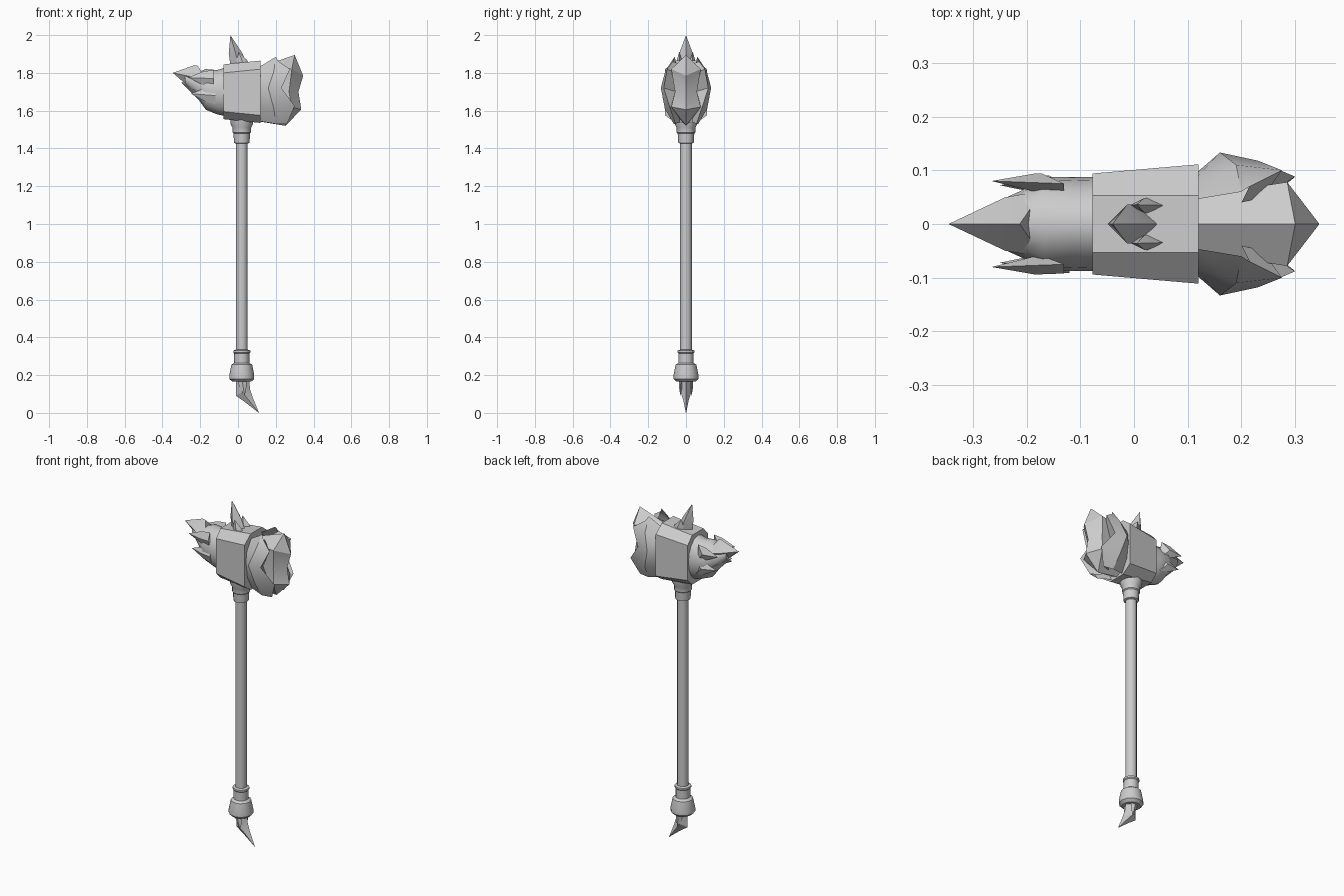
import bpy, bmesh, math
from mathutils import Vector

cube = bpy.data.objects.get("Cube")
if cube:
    bpy.data.objects.remove(cube, do_unlink=True)

GREY = (0.6, 0.6, 0.6, 1)
grey = bpy.data.materials.new("plain grey")
grey.use_nodes = True
grey.diffuse_color = GREY
grey.node_tree.nodes["Principled BSDF"].inputs["Base Color"].default_value = GREY


def finish(name, bm, smooth=35, mirror=False):
    """Turn a bmesh into a shaded object, optionally mirrored across y."""
    if mirror:
        geo = bmesh.ops.duplicate(bm, geom=bm.verts[:] + bm.edges[:] + bm.faces[:])["geom"]
        for v in geo:
            if isinstance(v, bmesh.types.BMVert):
                v.co.y *= -1
        bmesh.ops.remove_doubles(bm, verts=bm.verts[:], dist=0.0005)
    bmesh.ops.recalc_face_normals(bm, faces=bm.faces[:])
    me = bpy.data.meshes.new(name)
    bm.to_mesh(me)
    bm.free()
    ob = bpy.data.objects.new(name, me)
    bpy.context.collection.objects.link(ob)
    me.materials.append(grey)
    bpy.ops.object.select_all(action="DESELECT")
    ob.select_set(True)
    bpy.context.view_layer.objects.active = ob
    bpy.ops.object.shade_smooth_by_angle(angle=math.radians(smooth))
    return ob


def loft(bm, rows, closed=True, caps=True):
    """Skin equal-length rows of points."""
    rows = [[bm.verts.new(p) for p in r] for r in rows]
    n = len(rows[0])
    for a, b in zip(rows, rows[1:]):
        for i in range(n if closed else n - 1):
            j = (i + 1) % n
            bm.faces.new((a[i], a[j], b[j], b[i]))
    if caps and closed:
        bm.faces.new(rows[0])
        bm.faces.new(rows[-1])


def turned(name, profile, sides=12, x=0.02):
    """Turned part on the handle axis from (radius, z) pairs."""
    bm = bmesh.new()
    loft(bm, [[(x + r * math.cos(t), r * math.sin(t), z)
               for t in (math.tau * i / sides for i in range(sides))]
              for r, z in profile])
    return finish(name, bm)


def shard(bm, tip, root, wide, thick, notch=0.3):
    """Pointed crystal with a ridge and a notched rear edge."""
    tip, root, wide, thick = map(Vector, (tip, root, wide, thick))
    axis = root - tip
    mid = tip + axis * 0.6
    ring = [root + wide, root + thick - axis * notch, root - wide, root - thick]
    belly = [mid + wide * 0.8, mid + thick, mid - wide * 0.8, mid - thick]
    loft(bm, [belly, ring])
    bm.verts.ensure_lookup_table()
    b = bm.verts[-8:-4]
    t = bm.verts.new(tip)
    bm.faces.remove([f for f in b[0].link_faces if all(v in f.verts for v in b)][0])
    for i in range(4):
        bm.faces.new((b[i], b[(i + 1) % 4], t))


# Handle and its collars
turned("shaft", [(0.031, 0.3), (0.031, 1.46)])
turned("lower_collar", [(0.05, 0.165), (0.066, 0.18), (0.066, 0.2), (0.055, 0.255),
                        (0.04, 0.265), (0.04, 0.315), (0.045, 0.32), (0.045, 0.33), (0.03, 0.335)])
turned("upper_collar", [(0.03, 1.425), (0.041, 1.43), (0.044, 1.48), (0.049, 1.485),
                        (0.049, 1.51), (0.06, 1.53), (0.06, 1.57)])

# Tapered eight-sided block
bm = bmesh.new()
rows = []
for x, w, lo, hi in ((-0.077, 0.094, 1.555, 1.845), (0.12, 0.111, 1.535, 1.865)):
    half = [(w, lo + 0.04), (w, hi - 0.045), (0.053, hi)]
    right = [(0.053, lo)] + half
    rows.append([(x, y, z) for y, z in right] + [(x, -y, z) for y, z in right[::-1]])
loft(bm, rows)
finish("head_block", bm, 20)

# Core of the striking head: base, side outline and front ridge
bm = bmesh.new()
base = [(0.1, 0, 1.825), (0.1, 0.05, 1.81), (0.1, 0.06, 1.7), (0.1, 0.05, 1.57), (0.1, 0, 1.545)]
rim = [(0.30, 0, 1.895), (0.285, 0.078, 1.82), (0.27, 0.058, 1.7),
       (0.285, 0.078, 1.62), (0.25, 0, 1.52)]
ridge = [(0.30, 0, 1.895), (0.345, 0, 1.785), (0.32, 0, 1.7), (0.335, 0, 1.605), (0.25, 0, 1.52)]
loft(bm, [base, rim, ridge], closed=False)
bmesh.ops.remove_doubles(bm, verts=bm.verts[:], dist=0.0005)
finish("striking_core", bm, 30, mirror=True)

# Rough shells on both sides of the striking head
bm = bmesh.new()
loft(bm, [
    [(0.11, 0.045, 1.83), (0.11, 0.08, 1.78), (0.11, 0.09, 1.7), (0.11, 0.08, 1.62), (0.11, 0.04, 1.545)],
    [(0.2, 0.06, 1.885), (0.19, 0.11, 1.81), (0.16, 0.133, 1.72), (0.19, 0.112, 1.61), (0.2, 0.065, 1.53)],
    [(0.215, 0.07, 1.86), (0.275, 0.1, 1.82), (0.23, 0.118, 1.72), (0.3, 0.088, 1.625), (0.26, 0.055, 1.53)],
    [(0.2, 0.04, 1.85), (0.24, 0.05, 1.8), (0.2, 0.05, 1.7), (0.24, 0.05, 1.62), (0.2, 0.03, 1.54)],
], closed=False)
finish("striking_shells", bm, 30, mirror=True)

# Rounded neck behind the pick, tapering towards the tip
bm = bmesh.new()
loft(bm, [[(x, w * math.cos(t), (lo + hi) / 2 + (hi - lo) / 2 * math.sin(t))
           for t in (math.tau * i / 16 for i in range(16))]
          for x, w, lo, hi in ((-0.06, 0.088, 1.57, 1.83), (-0.11, 0.087, 1.58, 1.815),
                               (-0.17, 0.088, 1.605, 1.82), (-0.21, 0.062, 1.66, 1.805),
                               (-0.28, 0.03, 1.74, 1.8))])
finish("pick_neck", bm, 40)

# Pick crystals: crown, lower jaw and side claws
bm = bmesh.new()
shard(bm, (-0.345, 0, 1.8), (-0.17, 0, 1.765), (0, 0.062, 0), (0.01, 0, 0.062))
shard(bm, (-0.3, 0, 1.75), (-0.16, 0, 1.665), (0, 0.065, 0), (-0.02, 0, 0.055))
for s in (1, -1):
    shard(bm, (-0.265, 0.08 * s, 1.775), (-0.13, 0.075 * s, 1.77), (0, 0, 0.045), (0, 0.017, 0))
    shard(bm, (-0.25, 0.072 * s, 1.69), (-0.12, 0.074 * s, 1.68), (0, 0, 0.045), (0, 0.017, 0))
finish("pick_crystals", bm, 25)

# Crystals on top of the block
bm = bmesh.new()
shard(bm, (-0.04, 0, 2.0), (0.005, 0, 1.84), (0.045, 0, 0), (0, 0.036, 0), 0.1)
for s in (1, -1):
    shard(bm, (0.005, 0.036 * s, 1.91), (0.03, 0.034 * s, 1.84), (0.035, 0, 0), (0, 0.014, 0), 0.1)
finish("top_spike", bm, 25)

# Curved crystal at the foot of the handle
bm = bmesh.new()
loft(bm, [[(a, 0, za), (m, w, zm), (b, 0, zb), (m, -w, zm)] for a, za, m, w, zm, b, zb in (
    (-0.012, 0.18, 0.022, 0.035, 0.18, 0.058, 0.18),
    (-0.01, 0.09, 0.022, 0.028, 0.11, 0.064, 0.125),
    (0.04, 0.055, 0.055, 0.015, 0.07, 0.077, 0.085),
    (0.109, 0.001, 0.11, 0.001, 0.001, 0.111, 0.0))])
for s in (1, -1):
    shard(bm, (0.035, 0.03 * s, 0.09), (0.02, 0.027 * s, 0.18), (0.025, 0, 0), (0, 0.01, 0), 0.1)
finish("foot_spike", bm, 25)
